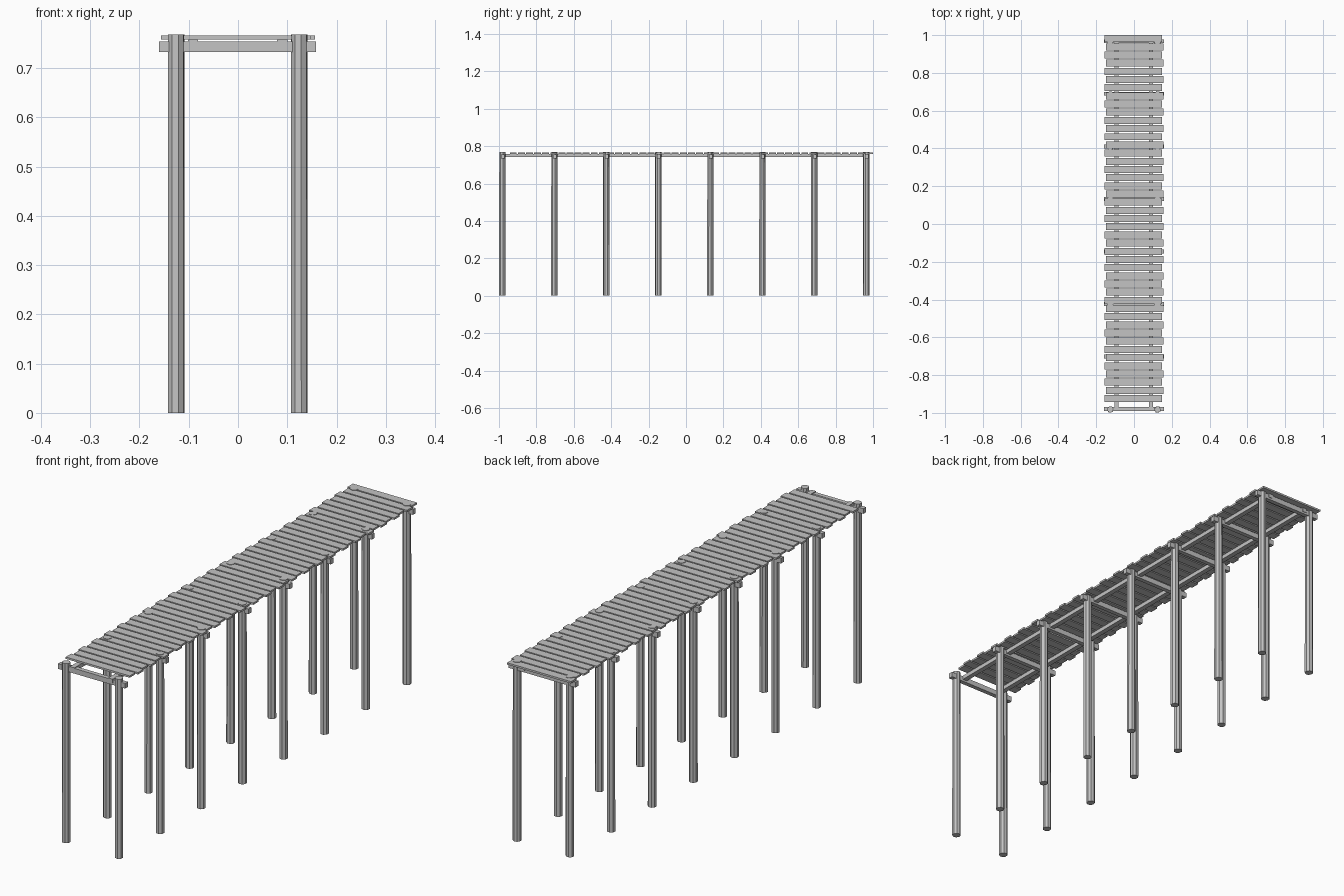
import bpy, bmesh, math, random
from mathutils import Matrix

if "Cube" in bpy.data.objects:
    bpy.data.objects.remove(bpy.data.objects["Cube"])

random.seed(4)

wood = bpy.data.materials.new("weathered grey")
wood.diffuse_color = (0.55, 0.55, 0.55, 1)
wood.use_nodes = True
wood.node_tree.nodes["Principled BSDF"].inputs["Base Color"].default_value = wood.diffuse_color


def finish(name, bm):
    me = bpy.data.meshes.new(name)
    bm.to_mesh(me)
    bm.free()
    me.materials.append(wood)
    ob = bpy.data.objects.new(name, me)
    bpy.context.collection.objects.link(ob)
    return ob


def box(name, x0, x1, y0, y1, z0, z1):
    bm = bmesh.new()
    m = Matrix.Translation(((x0 + x1) / 2, (y0 + y1) / 2, (z0 + z1) / 2))
    m = m @ Matrix.Diagonal((x1 - x0, y1 - y0, z1 - z0, 1))
    bmesh.ops.create_cube(bm, size=1, matrix=m)
    return finish(name, bm)


def post(name, x, y, height, radius):
    # eight-sided pile, turned a little differently each time
    bm = bmesh.new()
    turn = math.radians(22.5 + random.uniform(-12, 12))
    m = Matrix.Translation((x, y, height / 2)) @ Matrix.Rotation(turn, 4, 'Z')
    bmesh.ops.create_cone(bm, cap_ends=True, segments=8, radius1=radius,
                          radius2=radius * 0.96, depth=height, matrix=m)
    return finish(name, bm)


# eight frames: two posts joined by a cross beam
for i in range(8):
    y = -0.982 + i * 0.278
    post(f"left_post_{i}", -0.1255, y, 0.768, 0.0175)
    post(f"right_post_{i}", 0.1245, y, 0.768, 0.0175)
    box(f"cross_beam_{i}", -0.160, 0.158, y - 0.007, y + 0.012, 0.7325, 0.7545)

# two long stringers under the deck
box("left_stringer", -0.102, -0.081, -0.991, 0.978, 0.741, 0.758)
box("right_stringer", 0.079, 0.100, -0.991, 0.978, 0.741, 0.758)

# deck planks, staggered left and right
for i in range(45):
    y1 = 1.0 - i * 0.0433
    x0, x1 = (-0.156, 0.147) if i % 2 == 0 else (-0.147, 0.156)
    box(f"plank_{i}", x0, x1, y1 - 0.037, y1, 0.758, 0.766)
